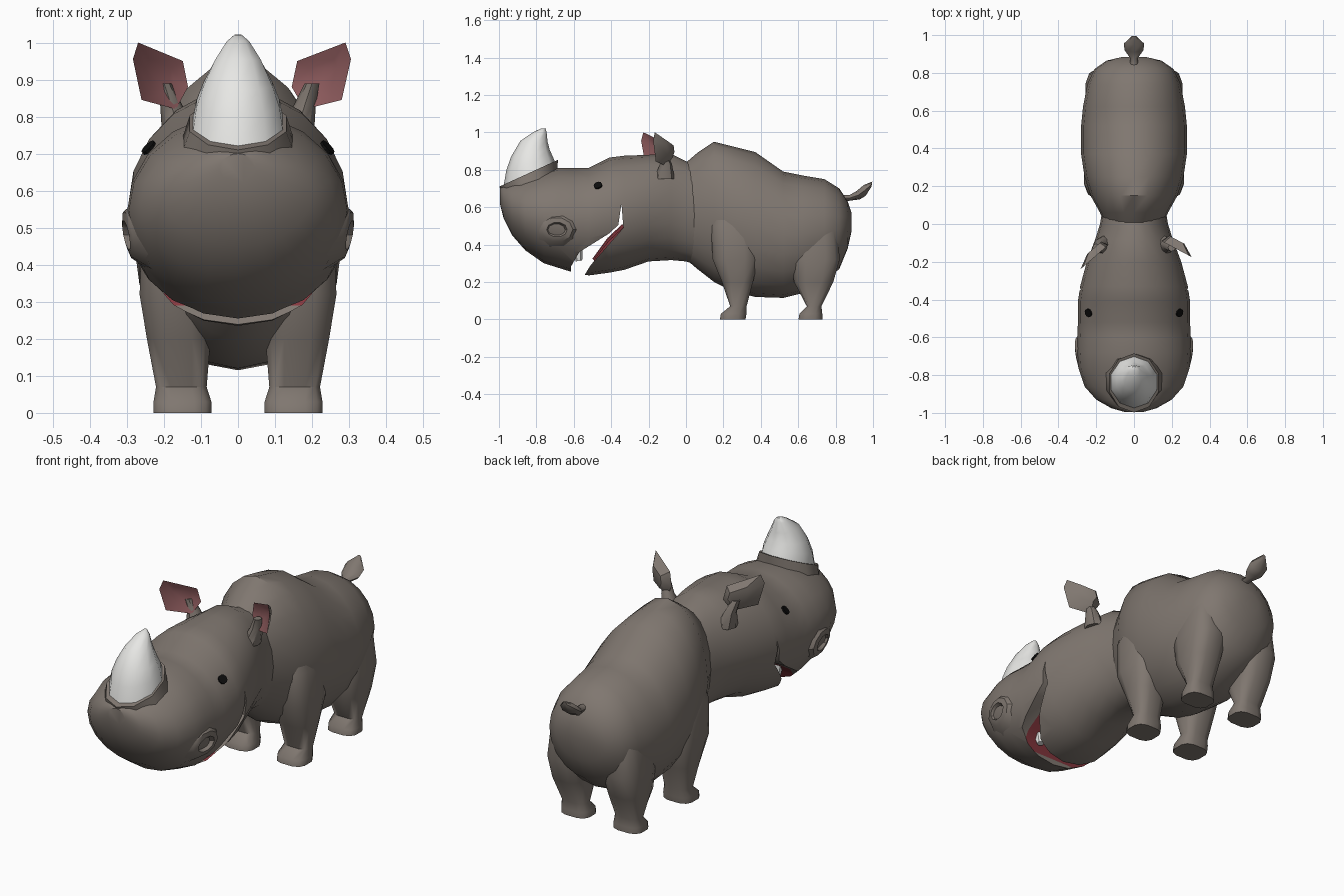
import bpy, bmesh, math
from mathutils import Vector

if "Cube" in bpy.data.objects:
    bpy.data.objects.remove(bpy.data.objects["Cube"])


def material(name, rgb):
    m = bpy.data.materials.new(name)
    m.diffuse_color = (*rgb, 1)
    m.use_nodes = True
    m.node_tree.nodes["Principled BSDF"].inputs["Base Color"].default_value = m.diffuse_color
    return m


SKIN = material("grey_brown_skin", (0.215, 0.185, 0.162))
RED = material("mouth_red", (0.25, 0.04, 0.05))
PINK = material("ear_pink", (0.27, 0.105, 0.11))
IVORY = material("horn_white", (0.8, 0.8, 0.78))
BLACK = material("eye_black", (0.004, 0.004, 0.004))


def finish(bm, name, mats, angle=45):
    bmesh.ops.recalc_face_normals(bm, faces=bm.faces)
    me = bpy.data.meshes.new(name)
    bm.to_mesh(me)
    bm.free()
    for m in mats:
        me.materials.append(m)
    ob = bpy.data.objects.new(name, me)
    bpy.context.collection.objects.link(ob)
    smooth(ob, angle)
    return ob


def activate(ob):
    bpy.ops.object.select_all(action='DESELECT')
    ob.select_set(True)
    bpy.context.view_layer.objects.active = ob


def smooth(ob, angle):
    activate(ob)
    bpy.ops.object.shade_smooth_by_angle(angle=math.radians(angle))


def ring(p, q, w, cx=0.0, n=20, power=2.0, turn=0.0):
    """Closed oval through (y, z) points p and q, half width w in x."""
    p, q = Vector((0, *p)), Vector((0, *q))
    mid, half = (p + q) / 2 + Vector((cx, 0, 0)), (p - q) / 2
    out = []
    for i in range(n):
        a = 2 * math.pi * (i + turn) / n
        c, s = (math.copysign(abs(t) ** (2 / power), t) for t in (math.cos(a), math.sin(a)))
        out.append(mid + half * c + Vector((w * s, 0, 0)))
    return out


def loft(name, rings, mats=(SKIN,), angle=45, mirror=False):
    bm = bmesh.new()
    loops = [[bm.verts.new(v) for v in r] for r in rings]
    n = len(loops[0])
    for a, b in zip(loops, loops[1:]):
        for i in range(n):
            bm.faces.new((a[i], a[(i + 1) % n], b[(i + 1) % n], b[i]))
    bm.faces.new(loops[0])
    bm.faces.new(loops[-1][::-1])
    ob = finish(bm, name, mats, angle)
    if mirror:
        ob.modifiers.new("mirror", 'MIRROR')
    return ob


# body: y, top, bottom, half width
BODY = [(-0.01, .83, .33, .15), (.06, .89, .27, .18), (.15, .95, .20, .23), (.25, .925, .15, .262),
        (.37, .895, .12, .28), (.52, .79, .115, .28), (.62, .77, .14, .27), (.74, .75, .20, .247),
        (.82, .70, .27, .21), (.865, .63, .38, .145), (.885, .57, .47, .06)]
loft("body", [ring((y, t), (y, b), w) for y, t, b, w in BODY])

# head with neck and jaw in one form
HEAD = [(.12, .84, .27, .16), (0, .845, .31, .18), (-.08, .885, .317, .205), (-.2, .88, .31, .25),
        (-.33, .875, .265, .285), (-.41, .865, .25, .297), (-.52, .81, .235, .297), (-.6, .81, .25, .30),
        (-.68, .81, .275, .30), (-.76, .795, .30, .295), (-.86, .76, .37, .262), (-.93, .735, .45, .20),
        (-.975, .715, .54, .12), (-.995, .70, .62, .05)]
head = loft("head", [ring((y, t), (y, b), w) for y, t, b, w in HEAD], (SKIN, RED))

# mouth opening cut as a wedge, red in the middle and skin at the lips
MOUTH = [(-.345, .62), (-.335, .49), (-.51, .29), (-.54, .24), (-.54, .1), (-.62, .1),
         (-.615, .283), (-.57, .36), (-.41, .46), (-.362, .505)]
cutter = loft("mouth_cutter", [[Vector((x, *p)) for p in MOUTH] for x in (-.5, -.2, .2, .5)], (SKIN, RED))
cutter.hide_render = True
for f in cutter.data.polygons:
    f.material_index = int(abs(f.center.x) < .1 and f.center.z > .27)
cut = head.modifiers.new("mouth", 'BOOLEAN')
cut.operation, cut.object, cut.solver = 'DIFFERENCE', cutter, 'EXACT'
activate(head)
bpy.ops.object.modifier_apply(modifier="mouth")
bpy.data.objects.remove(cutter)
smooth(head, 45)

# tongue and lower teeth
loft("tongue", [ring((-.34, .51), (-.32, .46), .17, n=10), ring((-.42, .435), (-.40, .39), .15, n=10),
                ring((-.50, .325), (-.48, .30), .09, n=10)], (RED,))
loft("tooth", [ring((-.61, .38), (-.55, .41), .035, .12, 6), ring((-.59, .31), (-.555, .315), .02, .12, 6)],
     (IVORY,), mirror=True)

# horn on its raised pad
loft("horn_pad", [ring((-.965, .64), (-.69, .74), .17, n=10), ring((-.998, .71), (-.685, .853), .137, n=10)])
HORN = [((-.975, .715), (-.70, .84), .128), ((-.96, .80), (-.712, .87), .118), ((-.935, .87), (-.728, .905), .098),
        ((-.885, .955), (-.74, .95), .065), ((-.81, 1.005), (-.745, 1.0), .032), ((-.775, 1.02), (-.752, 1.022), .01)]
loft("horn", [ring(p, q, w, n=10) for p, q, w in HORN], (IVORY,))

# legs: z, front y, back y, half width, centre x
FRONT = [(0, .18, .32, .08, .15), (.03, .185, .325, .08, .15), (.07, .235, .325, .07, .153), (.2, .19, .36, .088, .16),
         (.32, .14, .39, .10, .168), (.5, .13, .38, .09, .17), (.65, .17, .34, .05, .15)]
REAR = [(0, .60, .73, .08, .15), (.03, .605, .73, .08, .15), (.07, .645, .725, .07, .153), (.2, .575, .79, .088, .16),
        (.32, .56, .825, .10, .158), (.5, .57, .81, .09, .15), (.62, .6, .77, .05, .15)]
for name, rows in (("front_leg", FRONT), ("rear_leg", REAR)):
    loft(name, [ring((a, z), (b, z), w, cx, 12, 3, .5) for z, a, b, w, cx in rows], angle=50, mirror=True)

# tail
TAIL = [((.84, .665), (.84, .63), .02), ((.875, .665), (.88, .635), .02), ((.91, .685), (.93, .642), .05),
        ((.95, .718), (.96, .66), .054), ((.996, .737), (.992, .71), .012)]
loft("tail", [ring(p, q, w, n=8) for p, q, w in TAIL])

# nostrils: flared rim around a hollow on each side of the snout
NOSTRIL = [(.25, .13, .10), (.296, .085, .065), (.302, .055, .04), (.268, .035, .02)]
rings = []
for x, ry, rz in NOSTRIL:
    rings.append([Vector((x + .14 * ry * (math.cos(a) + math.sin(a)),
                          -.69 + ry * math.cos(a), .48 + rz * math.sin(a)))
                  for a in (2 * math.pi * i / 10 for i in range(10))])
loft("nostril", rings, angle=35, mirror=True)

# ears: cupped leaf, pink in front and skin behind
EAR = [(.145, .88), (.16, .95), (.29, 1.0), (.305, .955), (.28, .845), (.18, .82)]


def ear(name, side, y_in, y_out, stretch):
    def place(x, z, dy=0.0):
        return Vector((side * x * stretch, y_in + (x - .145) / .16 * (y_out - y_in) + dy, z))
    bm = bmesh.new()
    rim = [bm.verts.new(place(*p)) for p in EAR]
    c = Vector((.228, .91))
    layers = {}
    for key, dy in (("cup", .025), ("back", .05)):
        layers[key] = [bm.verts.new(place(*(c.lerp(Vector(p), .5)), dy)) for p in EAR]
    for key, idx in (("cup", 1), ("back", 0)):
        inner = layers[key]
        for i in range(6):
            j = (i + 1) % 6
            bm.faces.new((rim[i], rim[j], inner[j], inner[i])).material_index = idx
        bm.faces.new(inner).material_index = idx
    finish(bm, name, (SKIN, PINK), 50)
    loft(name + "_stem", [ring((-.17, .75), (-.06, .75), .05, side * .155, 8),
                          ring((-.14, .83), (-.075, .83), .03, side * .18, 8),
                          ring((-.145, .89), (-.105, .89), .02, side * .2, 8)])


ear("right_ear", 1, -.09, -.175, 1)
ear("left_ear", -1, -.11, -.24, .93)

# eyes: thin discs lying on the head
for side, label in ((1, "right_eye"), (-1, "left_eye")):
    ok, loc, nor, _ = head.closest_point_on_mesh(Vector((side * .24, -.47, .715)))
    bm = bmesh.new()
    bmesh.ops.create_cone(bm, cap_ends=True, segments=10, radius1=.023, radius2=.023, depth=.009)
    eye = finish(bm, label, (BLACK,), 30)
    eye.location = loc + nor * .003
    eye.rotation_euler = nor.to_track_quat('Z', 'Y').to_euler()
